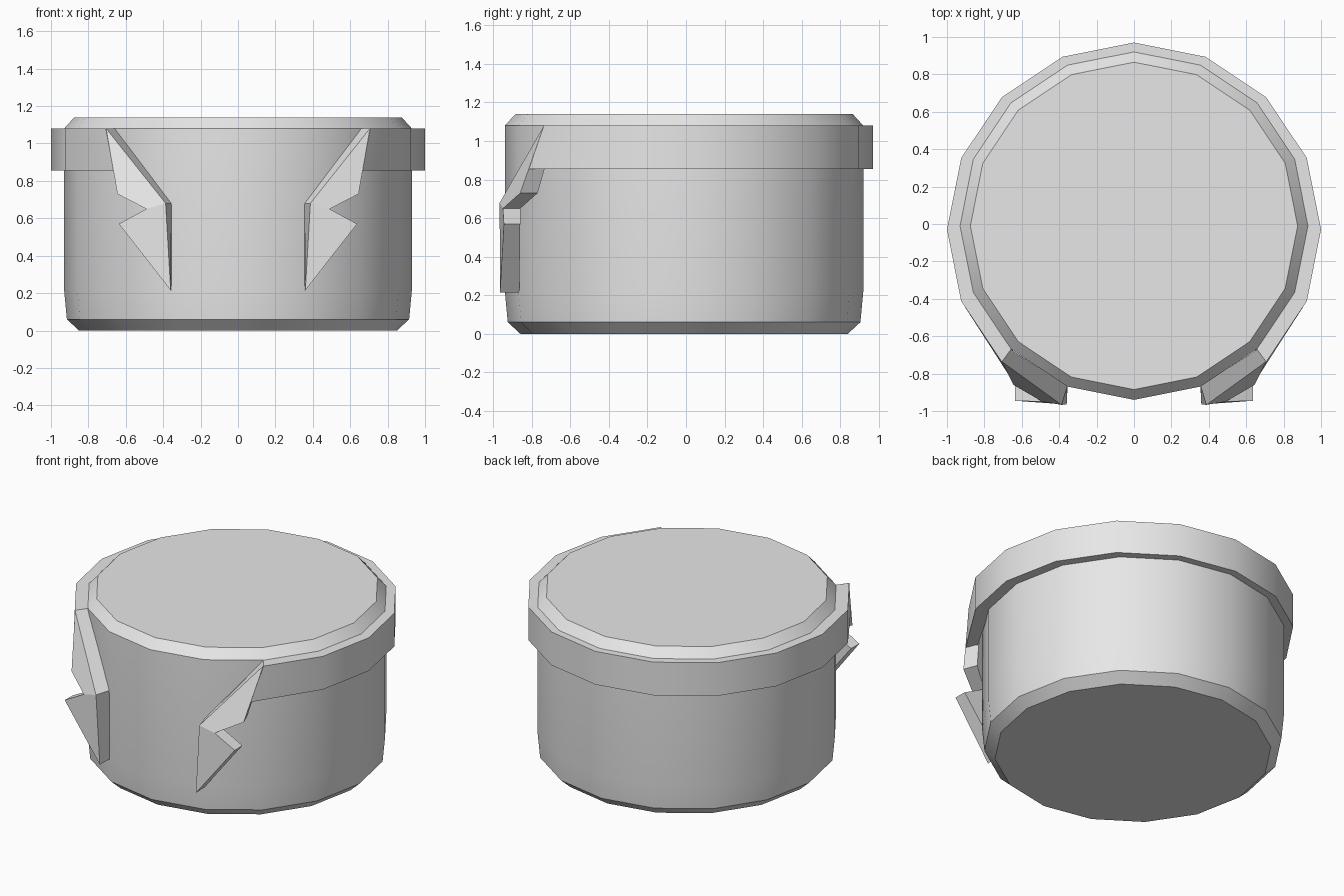
import bpy
import math

cube = bpy.data.objects.get("Cube")
if cube:
    bpy.data.objects.remove(cube, do_unlink=True)

SIDES = 16
grey = bpy.data.materials.new("light_grey")
grey.use_nodes = True
colour = (0.8, 0.8, 0.8, 1)
grey.diffuse_color = colour
grey.node_tree.nodes["Principled BSDF"].inputs["Base Color"].default_value = colour


def make(name, verts, faces, smooth=False):
    mesh = bpy.data.meshes.new(name)
    mesh.from_pydata(verts, [], faces)
    mesh.materials.append(grey)
    obj = bpy.data.objects.new(name, mesh)
    bpy.context.collection.objects.link(obj)
    bpy.ops.object.select_all(action='DESELECT')
    obj.select_set(True)
    bpy.context.view_layer.objects.active = obj
    bpy.ops.object.mode_set(mode='EDIT')
    bpy.ops.mesh.select_all(action='SELECT')
    bpy.ops.mesh.normals_make_consistent(inside=False)
    bpy.ops.object.mode_set(mode='OBJECT')
    if smooth:
        bpy.ops.object.shade_smooth_by_angle(angle=math.radians(30))
    return obj


def ring_point(i, radius, z, cy):
    a = math.tau * i / SIDES
    return (radius * math.cos(a), cy + radius * math.sin(a), z)


# Drum body, turned from a profile of (radius, height)
profile = [(0.85, 0), (0.915, 0.06), (0.93, 0.22), (0.93, 1.08), (0.875, 1.14)]
verts = [ring_point(i, r, z, -0.01) for r, z in profile for i in range(SIDES)]
faces = [(k * SIDES + i, k * SIDES + (i + 1) % SIDES,
          (k + 1) * SIDES + (i + 1) % SIDES, (k + 1) * SIDES + i)
         for k in range(len(profile) - 1) for i in range(SIDES)]
faces += [tuple(range(SIDES)),
          tuple(range((len(profile) - 1) * SIDES, len(profile) * SIDES))]
make("drum_body", verts, faces, smooth=True)

# Raised band, open at the front where the bolts begin
verts = []
steps = range(-2, 11)
for i in steps:
    verts += [ring_point(i, 1.0, 1.08, -0.03), ring_point(i, 1.0, 0.855, -0.03),
              ring_point(i, 0.92, 0.855, -0.01), ring_point(i, 0.92, 1.08, -0.01)]
# Lower corners of the open ends lean forward along the bolts
for side, first in ((1, 0), (-1, len(verts) - 4)):
    verts[first + 1] = (side * 0.665, -0.815, 0.855)
    verts[first + 2] = (side * 0.63, -0.74, 0.855)
faces = [(4 * k + j, 4 * k + (j + 1) % 4, 4 * k + 4 + (j + 1) % 4, 4 * k + 4 + j)
         for k in range(len(steps) - 1) for j in range(4)]
faces += [(0, 1, 2, 3), tuple(len(verts) - 4 + j for j in range(4))]
make("raised_band", verts, faces, smooth=True)

# Lightning-shaped bolts: front outline, then the matching back outline
front = [(0.705, -0.737, 1.08), (0.645, -0.86, 0.73), (0.49, -0.95, 0.65),
         (0.637, -0.945, 0.57), (0.36, -0.965, 0.215), (0.387, -0.967, 0.68)]
back = [(0.66, -0.67, 1.08), (0.61, -0.77, 0.73), (0.48, -0.86, 0.65),
        (0.635, -0.86, 0.57), (0.355, -0.865, 0.215), (0.356, -0.865, 0.68)]
faces = [(0, 1, 2, 5), (2, 3, 4, 5), (6, 7, 8, 11), (8, 9, 10, 11)]
faces += [(i, (i + 1) % 6, 6 + (i + 1) % 6, 6 + i) for i in range(6)]
for name, side in (("left_bolt", 1), ("right_bolt", -1)):
    make(name, [(side * x, y, z) for x, y, z in front + back], faces)
